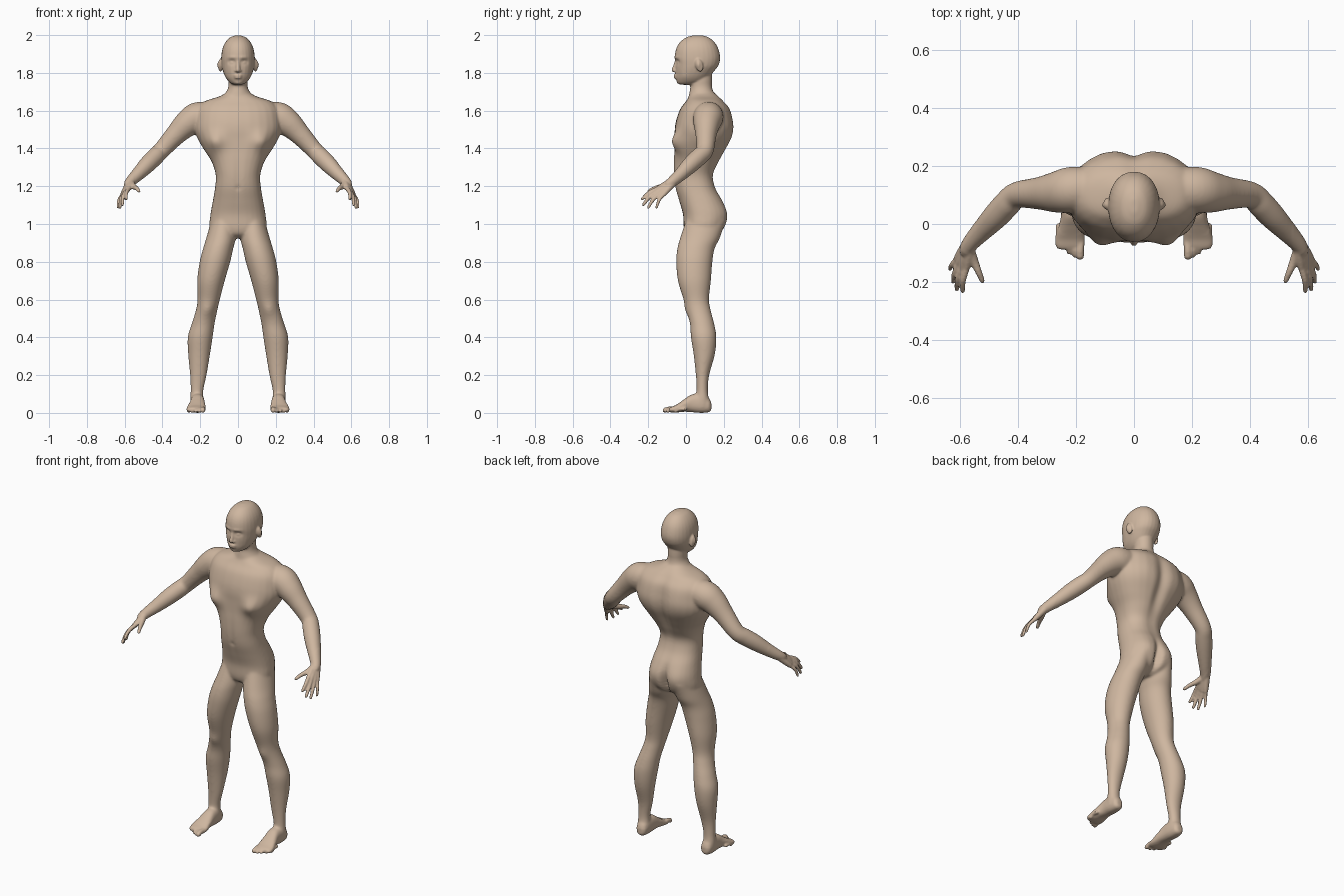
import bpy, bmesh, math
from mathutils import Vector, Matrix

bm = bmesh.new()
N = 28


def spline(rows, steps=5):
    """Catmull-Rom through rows of numbers."""
    out = []
    for i in range(len(rows) - 1):
        a, b, c, d = (rows[max(0, min(len(rows) - 1, i + k))] for k in (-1, 0, 1, 2))
        for j in range(steps):
            t = j / steps
            out.append([0.5 * (2*q + (r-p)*t + (2*p - 5*q + 4*r - s)*t*t + (3*q - p - 3*r + s)*t**3)
                        for p, q, r, s in zip(a, b, c, d)])
    return out + [list(rows[-1])]


def skin(rings):
    rings = [[bm.verts.new(p) for p in r] for r in rings]
    for a, b in zip(rings, rings[1:]):
        for i in range(N):
            bm.faces.new((a[i], a[(i+1) % N], b[(i+1) % N], b[i]))
    bm.faces.new(rings[0])
    bm.faces.new(rings[-1])


def loft(rows, side=1, along_y=False, power=2.0):
    """rows: (position, centre x, half width, low, high)."""
    rings = []
    for t, cx, h, lo, hi in spline(rows):
        ring = []
        for i in range(N):
            a = 2 * math.pi * i / N
            c, s = (math.copysign(abs(v) ** (2 / power), v) for v in (math.cos(a), math.sin(a)))
            x, d = side * (cx + h * c), (lo + hi) / 2 + (hi - lo) / 2 * s
            ring.append((x, t, d) if along_y else (x, d, t))
        rings.append(ring)
    skin(rings)


def tube(rows, side=1):
    """rows: (x, y, z, radius), with rounded ends."""
    pts = spline(rows)
    rings = []
    for i, p in enumerate(pts):
        q, o = pts[min(i + 1, len(pts) - 1)], pts[max(i - 1, 0)]
        t = (Vector(q[:3]) - Vector(o[:3])).normalized()
        u = t.cross(Vector((0, 0, 1))).normalized()
        v = t.cross(u)
        end = [(0, 1)]
        if i == 0:
            end = [(-.95, .3), (-.7, .7), (0, 1)]
        elif i == len(pts) - 1:
            end = [(0, 1), (.7, .7), (.95, .3)]
        for k, m in end:
            ring = []
            for j in range(N):
                a = 2 * math.pi * j / N
                w = Vector(p[:3]) + p[3] * (k * t + m * (u * math.cos(a) + v * math.sin(a)))
                ring.append((side * w.x, w.y, w.z))
            rings.append(ring)
    skin(rings)


def blob(loc, size, tilt=0.0, side=1):
    m = (Matrix.Translation((side * loc[0], loc[1], loc[2])) @ Matrix.Rotation(tilt, 4, 'X')
         @ Matrix.Diagonal((*size, 1)))
    bmesh.ops.create_icosphere(bm, subdivisions=3, radius=1, matrix=m)


# torso
loft([(1.70, 0, .055, .03, .145), (1.675, 0, .10, .015, .175), (1.65, 0, .175, 0, .2),
      (1.61, 0, .215, -.03, .232), (1.55, 0, .228, -.052, .246), (1.5, 0, .23, -.06, .25),
      (1.45, 0, .213, -.06, .24), (1.39, 0, .178, -.062, .21), (1.33, 0, .14, -.066, .178),
      (1.26, 0, .118, -.066, .146), (1.19, 0, .122, -.057, .158), (1.12, 0, .134, -.036, .195),
      (1.05, 0, .146, -.016, .213), (.98, 0, .15, -.012, .2), (.945, 0, .11, .0, .17),
      (.925, 0, .05, .03, .13)], power=2.3)
# neck
loft([(1.84, 0, .05, .05, .135), (1.77, 0, .051, .028, .138), (1.72, 0, .053, .022, .14),
      (1.68, 0, .075, .015, .155), (1.63, 0, .09, .01, .17)])
# head
loft([(1.999, 0, .012, .04, .085), (1.987, 0, .043, 0, .122), (1.96, 0, .068, -.034, .153),
      (1.925, 0, .083, -.053, .172), (1.88, 0, .089, -.06, .181), (1.84, 0, .087, -.056, .172),
      (1.81, 0, .08, -.056, .15), (1.78, 0, .068, -.056, .125), (1.757, 0, .052, -.05, .1),
      (1.742, 0, .034, -.042, .06), (1.737, 0, .018, -.03, .03)], power=2.15)
# nose and lips
tube([(0, -.05, 1.87, .009), (0, -.057, 1.84, .010), (0, -.066, 1.815, .0115)])
blob((0, -.055, 1.787), (.023, .011, .006))
blob((0, -.054, 1.775), (.02, .011, .006))
blob((0, -.036, 1.75), (.022, .012, .012))

for s in (1, -1):
    # face details and ears
    blob((.011, -.055, 1.811), (.009, .012, .008), 0, s)
    blob((.093, .07, 1.84), (.011, .02, .036), .25, s)
    # legs
    loft([(1.02, .075, .066, 0, .2), (.93, .089, .078, -.03, .18), (.87, .105, .08, -.046, .152),
          (.8, .122, .081, -.052, .14), (.7, .143, .073, -.043, .132), (.6, .155, .059, -.013, .122),
          (.54, .167, .057, .004, .132), (.47, .185, .061, .021, .15), (.4, .2, .066, .026, .161),
          (.31, .206, .058, .04, .153), (.2, .21, .044, .052, .123), (.12, .217, .034, .056, .116),
          (.07, .218, .036, .05, .122), (.03, .217, .034, .045, .125)], s)
    # feet
    loft([(.134, .215, .014, .015, .055), (.12, .215, .03, .004, .08), (.08, .215, .037, 0, .1),
          (.03, .214, .038, .004, .098), (-.01, .217, .044, .006, .072), (-.05, .221, .051, .002, .044),
          (-.075, .221, .05, .002, .033), (-.088, .219, .042, .006, .026)], s, True, 2.4)
    for k in range(5):
        x, tip, r = .185 + .019 * k, -.111 + .0035 * k * k, .014 if k == 0 else .0095
        tube([(x, tip + .05, .02, r), (x + .001, tip + .02, .02, r * .95), (x + .001, tip, r, r)], s)
    # arms
    tube([(.14, .125, 1.575, .07), (.215, .118, 1.565, .08), (.27, .11, 1.53, .071),
          (.33, .106, 1.472, .056), (.405, .1, 1.39, .046), (.44, .068, 1.355, .047),
          (.48, .025, 1.315, .045), (.53, -.028, 1.263, .036), (.566, -.068, 1.228, .029),
          (.58, -.09, 1.212, .025)], s)
    # hands: knuckle, tip
    fingers = [((.578, -.15, 1.187), (.592, -.232, 1.133), .0105),
               ((.593, -.148, 1.175), (.612, -.226, 1.102), .0105),
               ((.604, -.136, 1.163), (.625, -.2, 1.087), .010),
               ((.612, -.12, 1.155), (.636, -.156, 1.088), .009)]
    for k, (kn, tip, r) in enumerate(fingers):
        base = Vector((.565, -.084, 1.222)).lerp(Vector((.578, -.072, 1.212)), k / 3)
        kn, tip = Vector(kn), Vector(tip)
        mid = kn.lerp(tip, .5) + Vector((.006, -.004, .006))
        tube([(*base, .019), (*base.lerp(kn, .6), .016), (*kn, .0125)], s)
        tube([(*kn, r * 1.1), (*mid, r), (*tip, r * .8)], s)
    tube([(.567, -.092, 1.215, .018), (.552, -.13, 1.198, .015), (.537, -.166, 1.189, .0115),
          (.524, -.197, 1.174, .009)], s)

bmesh.ops.recalc_face_normals(bm, faces=bm.faces)
mesh = bpy.data.meshes.new("body_parts")
bm.to_mesh(mesh)
bm.free()

# fuse the parts into one skin
body = bpy.data.objects.new("body", mesh)
bpy.context.collection.objects.link(body)
rem = body.modifiers.new("fuse", 'REMESH')
rem.mode = 'VOXEL'
rem.voxel_size = .0052
fused = bpy.data.meshes.new_from_object(body.evaluated_get(bpy.context.evaluated_depsgraph_get()))
body.modifiers.clear()
body.data = fused

# sculpted forms: centre, radii, push
pushes = [((.13, -.05, 1.435), (.055, .07, .05), (0, -.036, 0)),     # breast
          ((.138, -.085, 1.435), (.012, .03, .012), (0, -.007, 0)),   # nipple
          ((0, .23, 1.42), (.03, .09, .22), (0, -.02, 0)),            # spine
          ((.1, .23, 1.53), (.06, .05, .08), (0, .008, 0)),           # shoulder blade
          ((0, .2, 1.0), (.016, .08, .08), (0, -.04, 0)),             # cleft
          ((.075, .19, 1.04), (.055, .06, .07), (0, .014, 0)),        # buttock
          ((0, -.065, 1.25), (.014, .05, .13), (0, .005, 0)),         # belly line
          ((0, -.06, 1.19), (.008, .03, .01), (0, .008, 0)),          # navel
          ((.162, .0, .545), (.03, .03, .035), (0, -.008, 0)),        # kneecap
          ((.033, -.05, 1.858), (.02, .04, .013), (0, .014, 0)),      # eye socket
          ((.033, -.05, 1.855), (.011, .03, .007), (0, -.009, 0)),    # eyeball
          ((.03, -.05, 1.882), (.025, .03, .007), (0, -.004, 0)),     # brow
          ((.05, -.03, 1.785), (.02, .03, .022), (-.004, .006, 0)),   # cheek hollow
          ((.106, .065, 1.842), (.02, .009, .018), (-.008, 0, 0))]    # ear hollow
soft = body.vertex_groups.new(name="soften")
fine = body.vertex_groups.new(name="fine")
for v in fused.vertices:
    x, y, z = v.co
    detail = abs(x) > .55 or (abs(x) > .5 and y < -.09) or z < .05 or z > 1.745
    (fine if detail else soft).add([v.index], 1, 'REPLACE')
    for c, r, d in pushes:
        e = ((abs(x) - c[0]) / r[0]) ** 2 + ((y - c[1]) / r[1]) ** 2 + ((z - c[2]) / r[2]) ** 2
        if e < 6:
            w = math.exp(-e)
            v.co += Vector((math.copysign(d[0], x), d[1], d[2])) * w

for group, count in ((soft, 24), (fine, 3)):
    mod = body.modifiers.new(group.name, 'SMOOTH')
    mod.vertex_group = group.name
    mod.factor = .5
    mod.iterations = count
for p in fused.polygons:
    p.use_smooth = True

# skin colour
mat = bpy.data.materials.new("skin")
mat.diffuse_color = (.62, .47, .35, 1)
fused.materials.clear()
fused.materials.append(mat)
